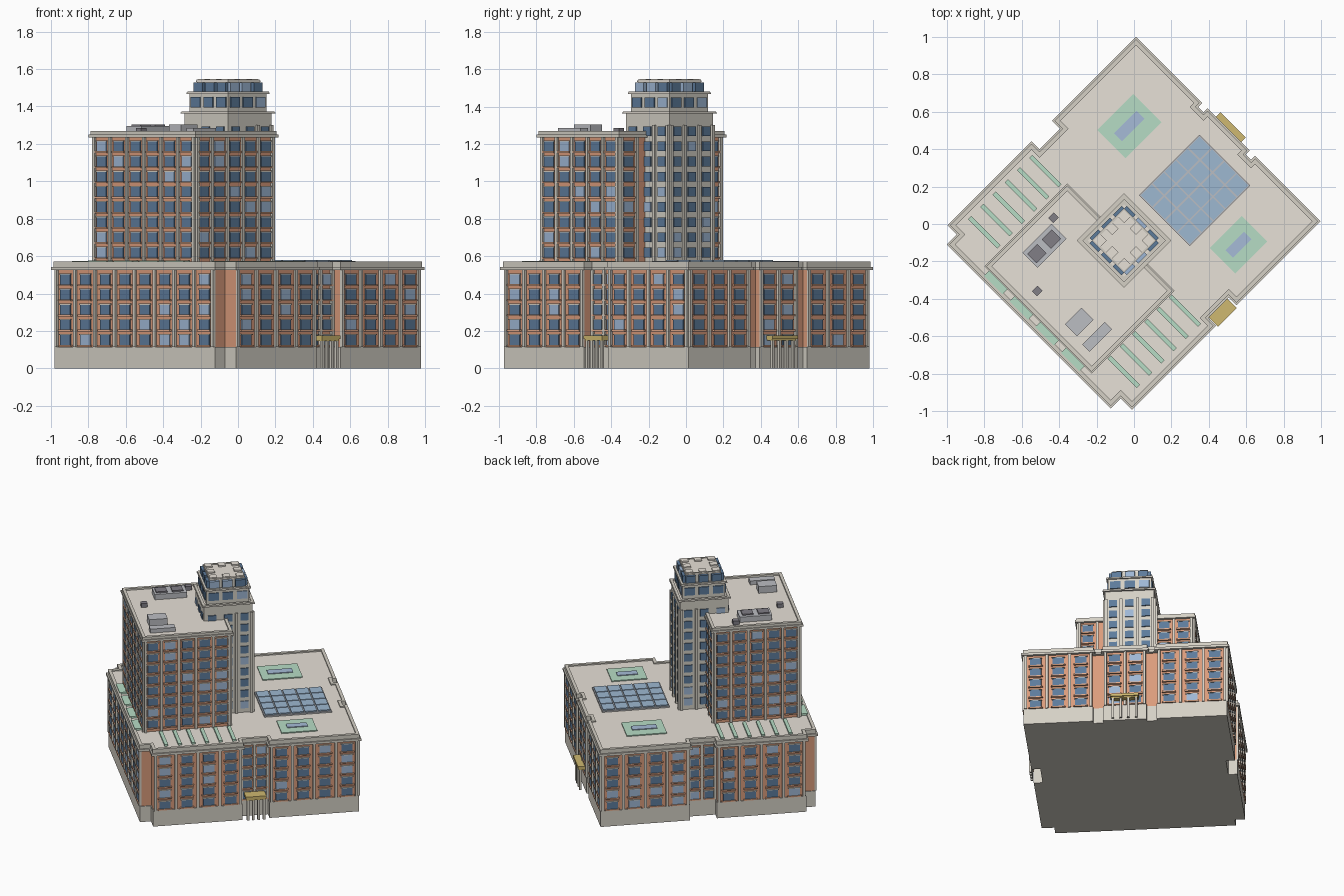
import bpy, bmesh, math, random
from mathutils import Matrix, Vector

if "Cube" in bpy.data.objects:
    bpy.data.objects.remove(bpy.data.objects["Cube"])

random.seed(4)
ROT = Matrix.Rotation(math.radians(45), 4, 'Z')   # building is laid out square, then turned 45 degrees
COL = {
    'stone': (.66, .63, .56), 'roof': (.80, .75, .68), 'brick': (.70, .33, .20), 'sill': (.78, .42, .27),
    'glass': (.11, .20, .33), 'glass_light': (.34, .47, .66), 'green': (.47, .72, .56), 'sky': (.34, .48, .64),
    'pool': (.38, .50, .68), 'metal': (.50, .51, .54), 'dark': (.22, .21, .24), 'gold': (.62, .48, .16),
}
MATS = {}
for k, c in COL.items():
    MATS[k] = bpy.data.materials.new(k)
    MATS[k].diffuse_color = (*c, 1)
parts = {}


def part(name, mat):
    return parts.setdefault(name, (bmesh.new(), mat))[0]


def box(name, mat, a0, a1, b0, b1, z0, z1):
    m = Matrix.Translation(((a0 + a1) / 2, (b0 + b1) / 2, (z0 + z1) / 2)) @ \
        Matrix.Diagonal((abs(a1 - a0), abs(b1 - b0), abs(z1 - z0), 1))
    bmesh.ops.create_cube(part(name, mat), size=1, matrix=m)


def cbox(name, mat, a, b, sa, sb, z0, z1):
    box(name, mat, a - sa / 2, a + sa / 2, b - sb / 2, b + sb / 2, z0, z1)


def offset(poly, d):
    # push every edge of a right-angled counter-clockwise outline outward by d
    out = []
    for i, p in enumerate(poly):
        p, q, r = Vector(poly[i - 1]), Vector(p), Vector(poly[(i + 1) % len(poly)])
        e, f = (q - p).normalized(), (r - q).normalized()
        n = Vector((e.y, -e.x)) + Vector((f.y, -f.x))
        out.append(tuple(q + n * d))
    return out


def prism(name, mat, poly, z0, z1):
    bm = part(name, mat)
    lo = [bm.verts.new((*p, z0)) for p in poly]
    hi = [bm.verts.new((*p, z1)) for p in poly]
    bm.faces.new(lo[::-1])
    bm.faces.new(hi)
    for i in range(len(poly)):
        j = (i + 1) % len(poly)
        bm.faces.new((lo[i], lo[j], hi[j], hi[i]))


def ring(name, mat, poly, d_in, d_out, z0, z1):
    bm = part(name, mat)
    loops = [[bm.verts.new((*p, z)) for p in offset(poly, d)]
             for d, z in ((d_out, z0), (d_out, z1), (d_in, z1), (d_in, z0))]
    for k in range(4):
        A, B = loops[k], loops[(k + 1) % 4]
        for i in range(len(poly)):
            j = (i + 1) % len(poly)
            bm.faces.new((A[i], A[j], B[j], B[i]))


def rect(a0, a1, b0, b1):
    return [(a0, b0), (a1, b0), (a1, b1), (a0, b1)]


def facade(name, p, q, bays, zs, z0, z1, ww=.075, wh=.052, sills=True, piers=True,
           skip=lambda a, b, z: False, out=(-.004, .007)):
    p, q = Vector(p), Vector(q)
    d = (q - p).normalized()
    n = Vector((d.y, -d.x))
    step = (q - p).length / bays

    def slab(nm, mat, s, w, n0, n1, za, zb):
        u, v = p + d * (s - w / 2) + n * n0, p + d * (s + w / 2) + n * n1
        box(nm, mat, u.x, v.x, u.y, v.y, za, zb)
    for i in range(bays + 1):
        s = min(max(i * step, .009), bays * step - .009)
        c = p + d * s
        if piers and not skip(c.x, c.y, z0):
            slab(name + '_piers', 'stone', s, .018, -.004, .013, z0, z1)
    for i in range(bays):
        s = (i + .5) * step
        c = p + d * s
        for z in zs:
            if skip(c.x, c.y, z):
                continue
            g = 'glass_light' if random.random() < .18 else 'glass'
            slab(f'{name}_windows_{g}', g, s, ww, *out, z - wh / 2, z + wh / 2)
            if sills:
                slab(name + '_sills', 'sill', s, ww + .02, -.004, .014, z - wh / 2 - .009, z - wh / 2)
                slab(name + '_lintels', 'stone', s, ww + .012, -.004, .009, z + wh / 2, z + wh / 2 + .006)


# podium: outline with recesses, stone base, brick walls, cornice and parapet
P = [(-.69, -.675), (-.095, -.675), (-.095, -.615), (.1, -.615), (.1, -.675), (.695, -.675),
     (.695, -.22), (.665, -.22), (.665, -.14), (.695, -.14), (.695, .14), (.665, .14), (.665, .22), (.695, .22),
     (.695, .68), (.1, .68), (.1, .62), (-.095, .62), (-.095, .68), (-.69, .68),
     (-.69, .61), (-.765, .61), (-.765, -.59), (-.69, -.59)]
prism('podium_base', 'stone', offset(P, .006), 0, .115)
prism('podium_walls', 'brick', P, .115, .525)
prism('podium_cornice', 'stone', offset(P, .02), .525, .542)
prism('podium_roof', 'roof', offset(P, .008), .542, .562)
ring('podium_parapet', 'stone', P, -.012, .010, .542, .571)
rows = [.152 + .081 * i for i in range(5)]
for i, bays in {0: 4, 2: 2, 4: 4, 5: 3, 9: 2, 13: 3, 14: 4, 16: 2, 18: 4, 21: 8}.items():
    L = (Vector(P[i + 1]) - Vector(P[i])).length
    facade('podium', P[i], P[i + 1], bays, rows, .115, .525, ww=min(.075, L / bays * .62))

# main tower block
T = rect(-.705, -.12, -.385, .385)
C = (-.1, -.025)


def in_shaft(a, b, z):
    return a > -.15 and abs(b - C[1]) < .19


prism('tower_walls', 'brick', T, .56, 1.235)
prism('tower_cornice', 'stone', offset(T, .02), 1.235, 1.25)
prism('tower_roof', 'roof', offset(T, .008), 1.25, 1.256)
ring('tower_parapet', 'stone', T, -.008, .013, 1.25, 1.268)
trow = [.62 + .081 * i for i in range(8)]
for i, bays in enumerate((5, 6, 5, 6)):
    facade('tower', T[i], T[(i + 1) % 4], bays, trow, .56, 1.235, ww=.07,
           skip=in_shaft if i == 1 else (lambda a, b, z: False))


# stone stair shaft with stepped crown
def sq(h):
    return rect(C[0] - h, C[0] + h, C[1] - h, C[1] + h)


def in_tower(a, b, z):
    return a < -.11 and z < 1.24


for nm, h, z0, z1, lip in (('shaft', .165, .56, 1.362, .014), ('crown_lower', .145, 1.362, 1.468, .012),
                           ('crown_upper', .118, 1.468, 1.532, .004)):
    prism(nm + '_walls', 'stone', sq(h), z0, z1)
    prism(nm + '_ledge', 'roof', sq(h + lip), z1, z1 + .006)
    ring(nm + '_rim', 'stone', sq(h), -.008, lip - .003, z1 + .006, z1 + .012)
for i in range(4):
    j = (i + 1) % 4
    facade('shaft', sq(.165)[i], sq(.165)[j], 3, trow + [1.268], .56, 1.3, ww=.056,
           sills=False, skip=in_tower)
    facade('crown_lower', sq(.145)[i], sq(.145)[j], 3, [1.422], 1.37, 1.46, ww=.07, wh=.055,
           sills=False, piers=False)
    facade('crown_upper', sq(.132)[i], sq(.132)[j], 3, [1.503], 1.47, 1.53, ww=.066, wh=.052,
           sills=False, piers=False, out=(-.016, .008))
for i in (-1, 0, 1):
    for j in (-1, 0, 1):
        if i or j:
            cbox('crown_blocks', 'roof', C[0] + .09 * i, C[1] + .09 * j, .048, .048, 1.532, 1.548)

# entrances: gold canopy on stone columns, on two sides
cbox('entrance_canopy', 'gold', 0, -.665, .14, .08, .158, .177)
cbox('entrance_canopy', 'gold', 0, -.665, .13, .07, .148, .158)
cbox('entrance_canopy', 'gold', .715, 0, .07, .19, .158, .177)
cbox('entrance_canopy', 'gold', .712, 0, .06, .18, .148, .158)
for i in range(4):
    cbox('entrance_columns', 'stone', -.054 + .036 * i, -.69, .016, .016, 0, .148)
    cbox('entrance_columns', 'stone', .732, -.078 + .052 * i, .016, .016, 0, .148)

# skylight: grid of glass panes on a frame
box('skylight_frame', 'metal', .127, .585, -.294, .09, .56, .572)
for i in range(5):
    for j in range(4):
        a, b = .131 + .0901 * i, -.290 + .0941 * j
        box('skylight_panes', 'sky', a + .004, a + .086, b + .004, b + .09, .57, .580)

# roof gardens with water strips
for a, b, sa, sb, l, w in ((.353, .388, .272, .214, .17, .06), (.317, -.473, .242, .194, .14, .056)):
    cbox('roof_gardens', 'green', a, b, sa, sb, .56, .569)
    cbox('garden_pools', 'pool', a, b, l, w, .56, .574)

# planting strips on the terraces and planters along the edge
for i in range(6):
    a = -.597 + .0924 * i
    cbox('planting_strips', 'green', a, .535, .024, .222, .56, .574)
    cbox('planting_strips', 'green', a, -.52, .024, .222, .56, .574)
for i in range(4):
    cbox('edge_planters', 'green', -.738, .302 - .194 * i, .05, .14, .56, .576)

# roof plant on the tower
cbox('cooling_unit', 'metal', -.42, .256, .22, .115, 1.25, 1.295)
for a in (-.479, -.37):
    cbox('cooling_fans', 'dark', a, .255, .075, .07, 1.295, 1.304)
cbox('roof_vents', 'dark', -.28, .327, .042, .038, 1.25, 1.285)
cbox('roof_vents', 'dark', -.619, .112, .042, .038, 1.25, 1.285)
cbox('plant_room', 'metal', -.577, -.164, .125, .09, 1.25, 1.305)
cbox('duct_box', 'metal', -.566, -.288, .17, .055, 1.25, 1.285)

# turn bmesh parts into objects
for name, (bm, mat) in parts.items():
    bmesh.ops.recalc_face_normals(bm, faces=bm.faces)
    bmesh.ops.transform(bm, matrix=ROT, verts=bm.verts)
    me = bpy.data.meshes.new(name)
    bm.to_mesh(me)
    bm.free()
    me.materials.append(MATS[mat])
    bpy.context.collection.objects.link(bpy.data.objects.new(name, me))

for m in bpy.data.materials:
    if m.users and not m.is_grease_pencil:
        m.use_nodes = True
        m.node_tree.nodes["Principled BSDF"].inputs["Base Color"].default_value = m.diffuse_color
